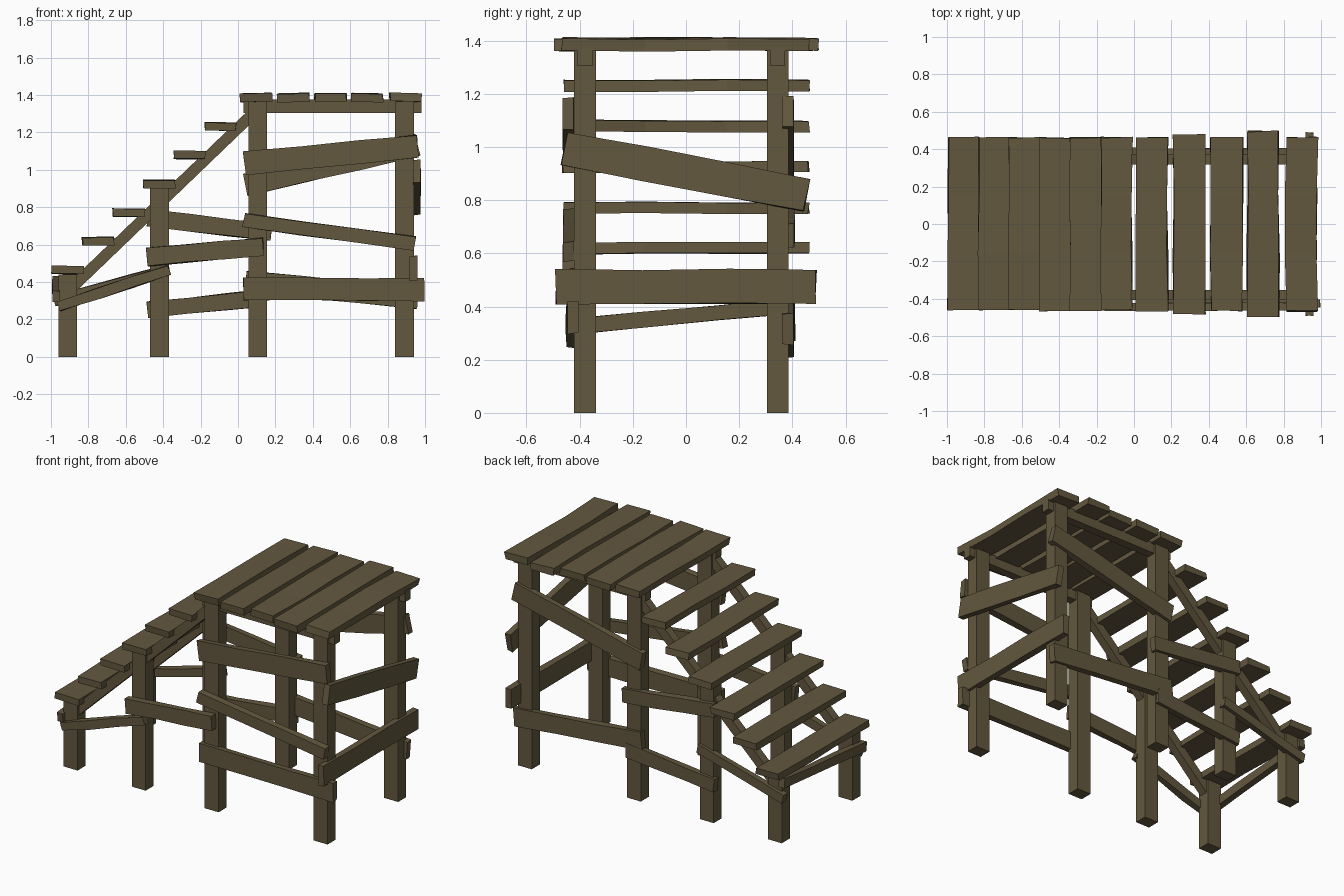
import bpy, bmesh, random
from mathutils import Vector

if "Cube" in bpy.data.objects:
    bpy.data.objects.remove(bpy.data.objects["Cube"])

random.seed(4)
wood = bpy.data.materials.new("dark_wood")
wood.diffuse_color = (0.125, 0.098, 0.05, 1)
wood.use_nodes = True
wood.node_tree.nodes["Principled BSDF"].inputs["Base Color"].default_value = wood.diffuse_color


def board(name, p0, p1, width, thick, normal, wobble=0.004, cuts=2):
    """Rough-sawn board from p0 to p1; thickness runs along normal."""
    p0, p1, n = Vector(p0), Vector(p1), Vector(normal)
    axis = (p1 - p0).normalized()
    side = n.cross(axis).normalized()
    n = axis.cross(side).normalized()
    bm, rings = bmesh.new(), []
    for i in range(cuts + 2):
        c = p0.lerp(p1, i / (cuts + 1))
        c += n * random.uniform(-wobble, wobble) * 0.6
        ring = []
        for a, b in ((-1, -1), (1, -1), (1, 1), (-1, 1)):
            w = width / 2 + random.uniform(-wobble, wobble)
            e = random.uniform(-wobble, wobble) if i in (0, cuts + 1) else 0
            ring.append(bm.verts.new(c + side * a * w + n * b * thick / 2 + axis * e))
        rings.append(ring)
    for r, s in zip(rings, rings[1:]):
        for k in range(4):
            bm.faces.new((r[k], r[(k + 1) % 4], s[(k + 1) % 4], s[k]))
    bm.faces.new(rings[0][::-1])
    bm.faces.new(rings[-1])
    bmesh.ops.recalc_face_normals(bm, faces=bm.faces)
    me = bpy.data.meshes.new(name)
    bm.to_mesh(me)
    bm.free()
    me.materials.append(wood)
    bpy.context.collection.objects.link(bpy.data.objects.new(name, me))


# Posts, deck rails and stair stringers on both sides
for label, y in (("front", -0.38), ("back", 0.345)):
    for i, (x, top) in enumerate(((-0.91, 0.44), (-0.42, 0.905), (0.105, 1.365), (0.89, 1.365))):
        board(f"{label}_post_{i + 1}", (x, y, 0), (x, y, top), 0.1, 0.082, (0, 1, 0), 0, 0)
    board(f"{label}_deck_rail", (0.03, y, 1.34), (0.98, y, 1.34), 0.07, 0.055, (0, 1, 0), 0, 0)
    board(f"{label}_stringer", (-0.93, y, 0.33), (0.09, y, 1.31), 0.06, 0.055, (0, 1, 0), 0, 0)

# Deck planks: centre x, half length
for i, (x, h) in enumerate(((0.095, 0.463), (0.295, 0.482), (0.495, 0.463), (0.69, 0.495), (0.895, 0.467))):
    board(f"deck_plank_{i + 1}", (x, -h, 1.386), (x, h, 1.386), 0.168, 0.045,
          (random.uniform(-0.03, 0.03), 0, 1), 0.006)

# Stair treads
for i in range(6):
    x, z = -0.91 + i * 0.163, 0.465 + i * 0.1535
    board(f"stair_tread_{i + 1}", (x, -0.462, z), (x, 0.462, z), 0.168, 0.042,
          (random.uniform(-0.02, 0.02), 0, 1), 0.005)

# Long side braces: y, left x, left z, right x, right z, width
braces = {
    "front_brace_top": (-0.442, 0.035, 1.035, 0.96, 1.125, 0.122),
    "front_brace_middle": (-0.44, 0.03, 0.73, 0.945, 0.607, 0.076),
    "front_brace_bottom": (-0.424, 0.03, 0.362, 0.995, 0.36, 0.12),
    "front_brace_stair_upper": (-0.442, -0.485, 0.533, 0.135, 0.59, 0.094),
    "front_brace_stair_lower": (-0.43, -0.96, 0.27, -0.365, 0.465, 0.055),
    "back_brace_top": (0.384, 0.04, 0.92, 0.96, 1.135, 0.12),
    "back_brace_bottom": (0.384, 0.04, 0.4, 0.96, 0.315, 0.115),
    "back_brace_stair_upper": (0.388, -0.485, 0.74, 0.175, 0.668, 0.092),
    "back_brace_stair_middle": (0.384, -0.485, 0.253, 0.15, 0.316, 0.088),
    "back_brace_stair_lower": (0.388, -0.985, 0.3, -0.365, 0.468, 0.055),
}
for name, (y, x0, z0, x1, z1, w) in braces.items():
    board(name, (x0, y, z0), (x1, y, z1), w, 0.042, (0, 1, 0))

# End braces across the width
board("right_brace_upper", (0.955, -0.458, 0.995), (0.955, 0.455, 0.82), 0.125, 0.04, (1, 0, 0))
board("right_brace_lower", (0.937, -0.49, 0.475), (0.937, 0.49, 0.475), 0.13, 0.042, (1, 0, 0))
board("left_brace", (-0.972, -0.44, 0.322), (-0.972, 0.4, 0.402), 0.058, 0.042, (1, 0, 0))
